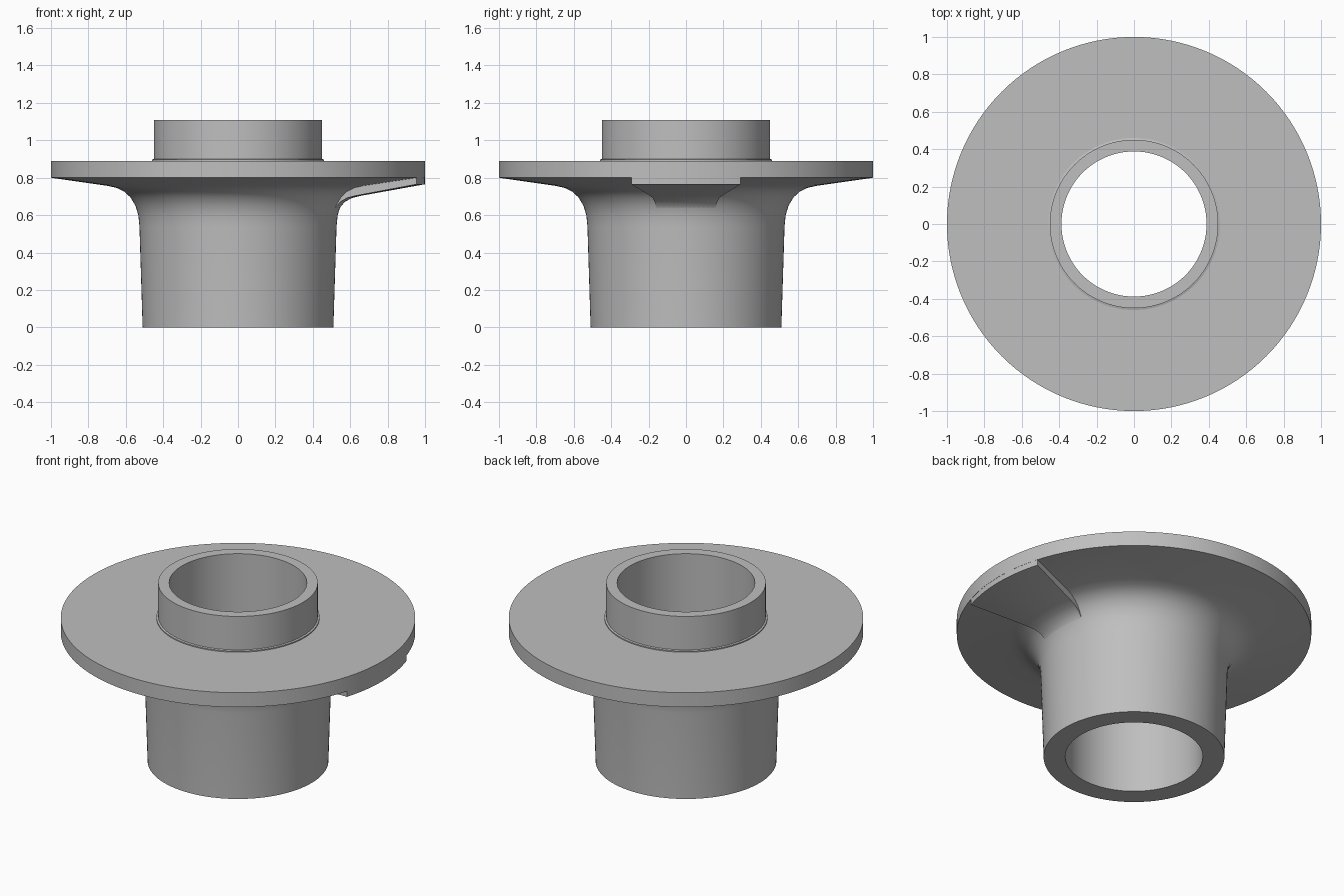
import bpy, bmesh, math

if "Cube" in bpy.data.objects:
    bpy.data.objects.remove(bpy.data.objects["Cube"])

metal = bpy.data.materials.new("plain_grey")
metal.diffuse_color = (0.52, 0.52, 0.52, 1)
metal.use_nodes = True
metal.node_tree.nodes["Principled BSDF"].inputs["Base Color"].default_value = metal.diffuse_color


def revolve(name, profile, start, end, steps):
    """Sweep a closed (radius, height) profile around z; cap partial sweeps."""
    full = abs(end - start - math.tau) < 1e-6
    bm = bmesh.new()
    rings = []
    for i in range(steps if full else steps + 1):
        a = start + (end - start) * i / steps
        rings.append([bm.verts.new((r * math.cos(a), r * math.sin(a), z)) for r, z in profile])
    n = len(profile)
    for i in range(steps):
        a, b = rings[i], rings[(i + 1) % len(rings)]
        for j in range(n):
            k = (j + 1) % n
            bm.faces.new((a[j], b[j], b[k], a[k]))
    if not full:
        bm.faces.new(rings[0])
        bm.faces.new(rings[-1][::-1])
    bmesh.ops.recalc_face_normals(bm, faces=bm.faces)
    mesh = bpy.data.meshes.new(name)
    bm.to_mesh(mesh)
    bm.free()
    mesh.materials.append(metal)
    obj = bpy.data.objects.new(name, mesh)
    bpy.context.collection.objects.link(obj)
    bpy.ops.object.select_all(action='DESELECT')
    obj.select_set(True)
    bpy.context.view_layer.objects.active = obj
    bpy.ops.object.shade_smooth_by_angle(angle=math.radians(30))
    return obj


# Tapered sleeve, filleted flange and upper collar around a straight bore
hub = [(0.388, 0), (0.51, 0), (0.527, 0.54), (0.533, 0.60), (0.548, 0.65),
       (0.575, 0.695), (0.61, 0.727), (0.65, 0.746), (0.70, 0.757),
       (1.0, 0.80), (1.0, 0.89), (0.46, 0.89), (0.46, 0.897), (0.45, 0.90),
       (0.45, 1.108), (0.388, 1.108)]
revolve("flanged_hub", hub, 0, math.tau, 128)

# Raised wedge-shaped pad under the flange on the +x side
pad = [(0.515, 0.56), (0.53, 0.60), (0.545, 0.64), (0.57, 0.67), (0.61, 0.692),
       (0.66, 0.704), (0.999, 0.765), (0.999, 0.82), (0.515, 0.82)]
half = math.radians(17)
revolve("underside_pad", pad, -half, half, 14)
